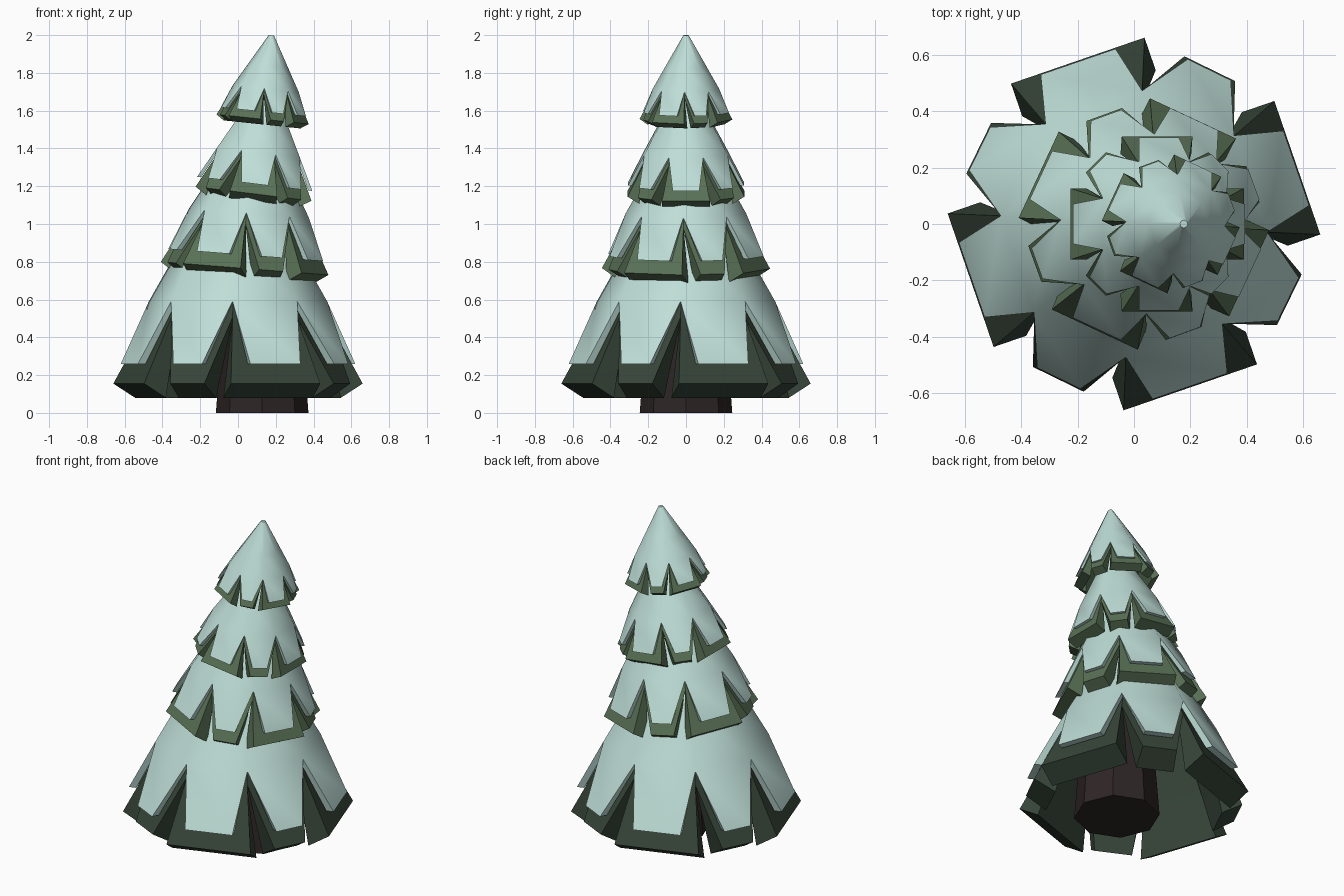
import bpy, bmesh, math
from mathutils import Vector, Matrix

if "Cube" in bpy.data.objects:
    bpy.data.objects.remove(bpy.data.objects["Cube"])


def material(name, rgb):
    m = bpy.data.materials.new(name)
    m.diffuse_color = (*rgb, 1)
    m.use_nodes = True
    m.node_tree.nodes["Principled BSDF"].inputs["Base Color"].default_value = m.diffuse_color
    return m


SNOW = material("snow", (0.52, 0.73, 0.68))
DARK = material("dark needles", (0.038, 0.060, 0.040))
GREEN = material("needles", (0.10, 0.165, 0.092))
BARK = material("bark", (0.027, 0.018, 0.019))

TAN = math.tan(math.pi / 8)   # half side of an octagon per unit apothem

# Rows: height, apothem, half width on wide flap, half width on narrow flap
# (None = full octagon side). Flap splits begin below the last full outer row.
BRANCH_ROWS = [(0.62, 0.32, None, None), (0.35, 0.435, None, None),
               (0.0, 0.612, 0.25, 0.10), (-0.075, 0.49, 0.25, 0.11),
               (0.35, 0.39, None, None), (0.62, 0.28, None, None)]
SNOW_ROWS = [(1.2, 0.035, None, None), (0.75, 0.272, None, None),
             (0.435, 0.437, None, None), (0.105, 0.608, 0.14, 0.085),
             (0.105, 0.565, 0.14, 0.085), (0.435, 0.40, None, None)]


def finish(name, bm, mat, angle):
    bmesh.ops.remove_doubles(bm, verts=bm.verts, dist=1e-4)
    bmesh.ops.recalc_face_normals(bm, faces=bm.faces)
    me = bpy.data.meshes.new(name)
    bm.to_mesh(me)
    bm.free()
    me.materials.append(mat)
    ob = bpy.data.objects.new(name, me)
    bpy.context.collection.objects.link(ob)
    bpy.ops.object.select_all(action='DESELECT')
    ob.select_set(True)
    bpy.context.view_layer.objects.active = ob
    bpy.ops.object.shade_smooth_by_angle(angle=math.radians(angle))
    return ob


def skirt(name, rows, cap, phase, place, mat, angle, closed_top=False):
    """Eight flaps around an axis, alternately wide and narrow."""
    bm = bmesh.new()
    tops = []
    for k in range(8):
        a = math.radians(phase + 45 * k)
        n = Vector((math.cos(a), math.sin(a), 0))
        t = Vector((-n.y, n.x, 0))
        left, right = [], []
        for h, apo, wide, narrow in rows:
            w = narrow if k % 2 else wide
            w = apo * TAN if w is None else w
            p = n * apo + Vector((0, 0, h))
            left.append(bm.verts.new(place @ (p - t * w)))
            right.append(bm.verts.new(place @ (p + t * w)))
        for i in range(len(rows) - 1):
            bm.faces.new((left[i], right[i], right[i + 1], left[i + 1]))
        # side walls of the flap
        bm.faces.new([left[i] for i in cap])
        bm.faces.new([right[i] for i in reversed(cap)])
        tops.append(left[0])
    if closed_top:
        bm.faces.new(tops)
    finish(name, bm, mat, angle)


# Tiers: centre x, height, scale, tilt, turn of first wide flap
TIERS = [(0.0, 0.155, 1.0, 0, 19, DARK),
         (0.035, 0.765, 0.674, 4.5, 65, GREEN),
         (0.082, 1.16, 0.505, 7, 0, GREEN),
         (0.13, 1.555, 0.372, 6, 65, GREEN)]
for i, (x, z, s, tilt, turn, mat) in enumerate(TIERS, 1):
    place = (Matrix.Translation((x, 0, z))
             @ Matrix.Rotation(math.radians(tilt), 4, 'Y') @ Matrix.Scale(s, 4))
    skirt(f"branches_{i}", BRANCH_ROWS, (1, 2, 3, 4), turn, place, mat, 25)
    skirt(f"snow_{i}", SNOW_ROWS, (2, 3, 4, 5), turn, place, SNOW, 46, True)

# Trunk
bm = bmesh.new()
bmesh.ops.create_cone(bm, cap_ends=True, segments=8, radius1=0.245, radius2=0.20,
                      depth=0.6, matrix=Matrix.Translation((0.128, 0, 0.3)))
finish("trunk", bm, BARK, 30)
